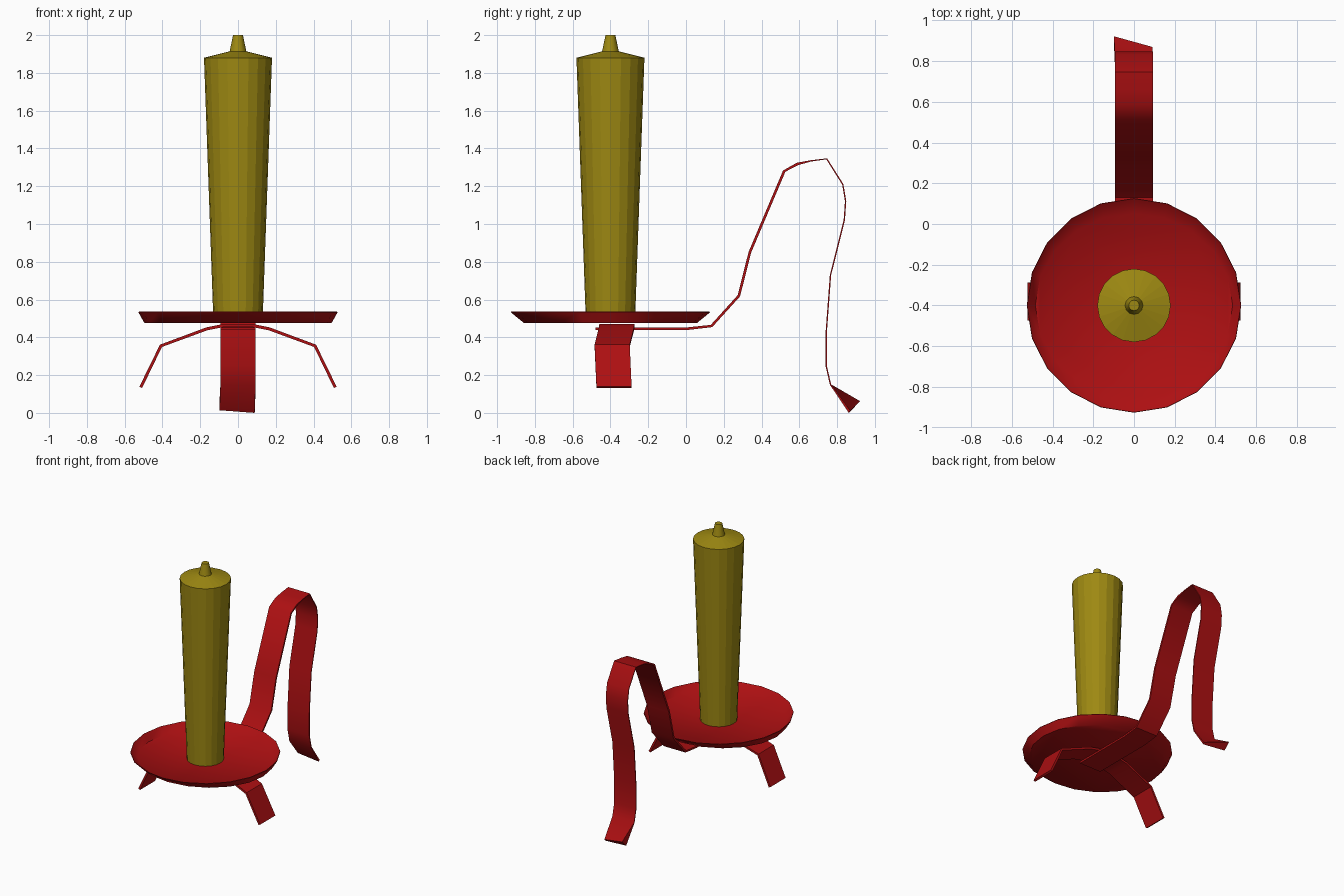
import bpy, bmesh, math
from mathutils import Vector

if "Cube" in bpy.data.objects:
    bpy.data.objects.remove(bpy.data.objects["Cube"])

CY = -0.40  # y of the candle and dish axis


def material(name, rgb):
    m = bpy.data.materials.new(name)
    m.diffuse_color = (*rgb, 1)
    m.use_nodes = True
    m.node_tree.nodes["Principled BSDF"].inputs["Base Color"].default_value = m.diffuse_color
    return m


red = material("red_metal", (0.42, 0.005, 0.006))
wax = material("yellow_wax", (0.34, 0.25, 0.006))


def finish(bm, name, mat, angle=None):
    bmesh.ops.recalc_face_normals(bm, faces=bm.faces)
    me = bpy.data.meshes.new(name)
    bm.to_mesh(me)
    bm.free()
    me.materials.append(mat)
    ob = bpy.data.objects.new(name, me)
    bpy.context.collection.objects.link(ob)
    if angle:
        bpy.context.view_layer.objects.active = ob
        ob.select_set(True)
        bpy.ops.object.shade_smooth_by_angle(angle=math.radians(angle))
        ob.select_set(False)
    return ob


def turned(name, profile, mat, sides=20, angle=None):
    """Closed solid of stacked elliptical rings (rx, ry, z)."""
    bm = bmesh.new()
    rings = [[bm.verts.new((rx * math.cos(2 * math.pi * i / sides),
                            CY + ry * math.sin(2 * math.pi * i / sides), z))
              for i in range(sides)] for rx, ry, z in profile]
    for a, b in zip(rings, rings[1:]):
        for i in range(sides):
            j = (i + 1) % sides
            bm.faces.new((a[i], a[j], b[j], b[i]))
    bm.faces.new(rings[0])
    bm.faces.new(rings[-1])
    return finish(bm, name, mat, angle)


def strap(name, rings, mat):
    """Flat band skinned over four-cornered cross-sections."""
    bm = bmesh.new()
    vs = [[bm.verts.new(p) for p in r] for r in rings]
    for a, b in zip(vs, vs[1:]):
        for i in range(4):
            j = (i + 1) % 4
            bm.faces.new((a[i], a[j], b[j], b[i]))
    bm.faces.new(vs[0])
    bm.faces.new(vs[-1])
    return finish(bm, name, mat, 40)


def offsets(path, thick):
    """Upper and lower 2D points either side of a path."""
    out = []
    for i, p in enumerate(path):
        p = Vector(p)
        t = Vector(path[min(i + 1, len(path) - 1)]) - Vector(path[max(i - 1, 0)])
        n = Vector((-t.y, t.x)).normalized() * thick[i] / 2
        out.append((p + n, p - n))
    return out


# Candle with sloped top, and wick
turned("candle", [(r, r, z) for r, z in
                  [(0.13, 0.48), (0.18, 1.88), (0.04, 1.915)]], wax)
turned("wick", [(r, r, z) for r, z in [(0.045, 1.91), (0.026, 2.0)]], wax, 12, 40)

# Drip dish
turned("dish", [(0.495, 0.457, 0.475), (0.527, 0.527, 0.532), (0.525, 0.525, 0.536),
                (0.485, 0.452, 0.483)], red, 20, 50)

# Handle strap, which is also the back leg, with a twisted foot
path = [(-0.48, 0.445), (0.0, 0.445), (0.135, 0.46), (0.28, 0.62), (0.338, 0.85),
        (0.52, 1.28), (0.59, 1.318), (0.66, 1.334), (0.745, 1.345), (0.83, 1.21),
        (0.845, 1.12), (0.838, 1.02), (0.765, 0.73), (0.742, 0.42), (0.742, 0.25),
        (0.765, 0.15)]
thick = [0.014] * 7 + [0.007] * 9
W = 0.093
rings = [[(-W, *a), (W, *a), (W, *b), (-W, *b)] for a, b in offsets(path, thick)]
rings.append([(-0.098, 0.922, 0.062), (0.09, 0.87, 0.012),
              (0.088, 0.862, 0.0), (-0.098, 0.872, 0.014)])
strap("handle", rings, red)

# Front legs: one arched strap, mirrored from half a path with per-point y shift
half = [(0.515, 0.135, -0.381), (0.408, 0.355, -0.391), (0.165, 0.445, -0.368),
        (0.08, 0.462, -0.366)]
full = [(-x, z, y) for x, z, y in half] + half[::-1]
rings = []
for (a, b), (_, _, y) in zip(offsets([p[:2] for p in full], [0.016] * 8), full):
    rings.append([(a.x, y - W, a.y), (a.x, y + W, a.y),
                  (b.x, y + W, b.y), (b.x, y - W, b.y)])
strap("front_legs", rings, red)
